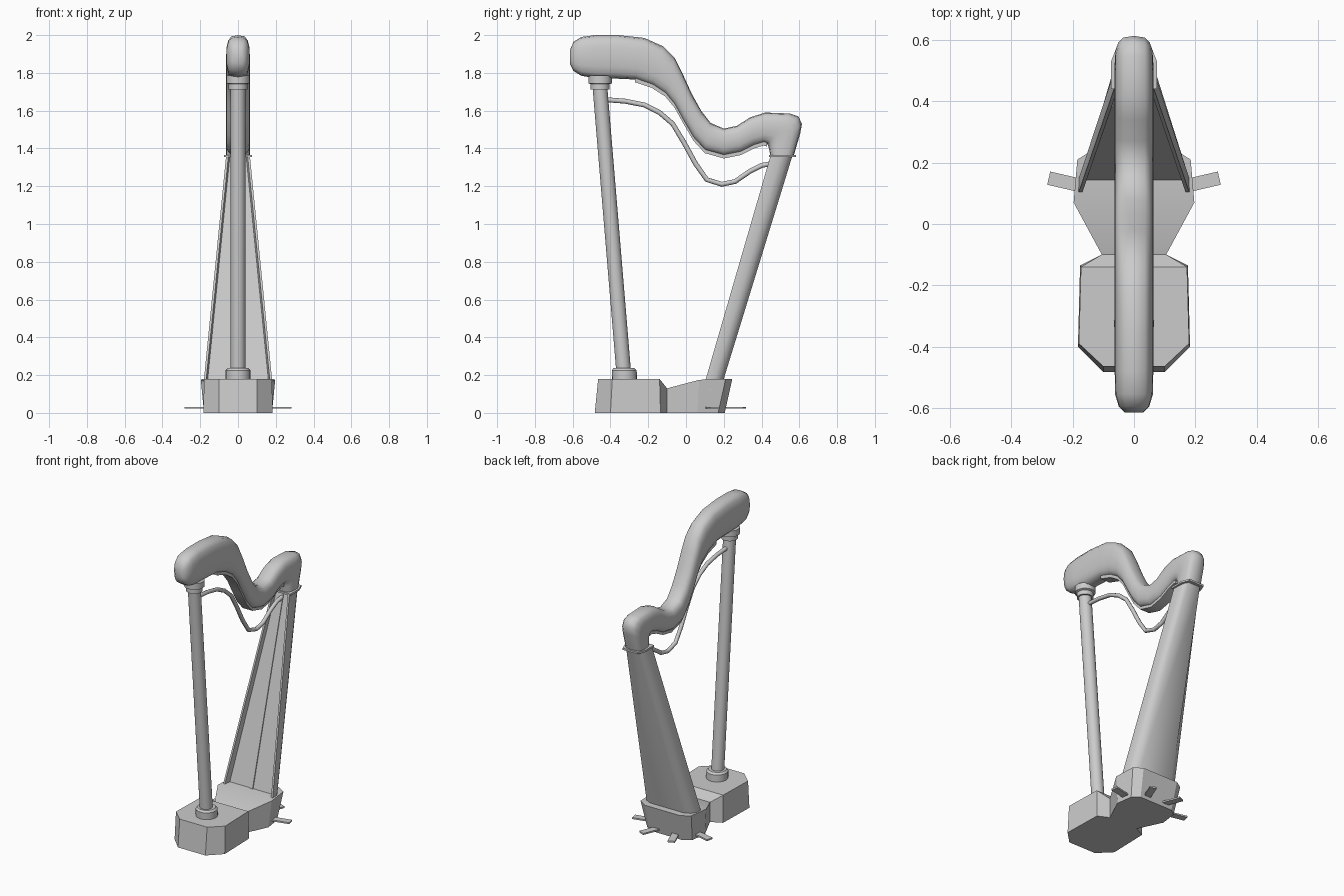
import bpy
import bmesh
import math
from mathutils import Vector, Matrix

old = bpy.data.objects.get("Cube")
if old:
    bpy.data.objects.remove(old, do_unlink=True)

GREY = (0.6, 0.6, 0.6, 1)
mat = bpy.data.materials.new("light grey")
mat.use_nodes = True
mat.diffuse_color = GREY
mat.node_tree.nodes["Principled BSDF"].inputs["Base Color"].default_value = GREY


def finish(obj, angle=40):
    """Assign the material and shade smooth up to the given angle."""
    obj.data.materials.append(mat)
    bpy.ops.object.select_all(action="DESELECT")
    obj.select_set(True)
    bpy.context.view_layer.objects.active = obj
    if angle:
        bpy.ops.object.shade_smooth_by_angle(angle=math.radians(angle))
    return obj


def loft(name, rings, angle=40):
    """Skin a closed solid through a list of equal-length rings."""
    bm = bmesh.new()
    rows = [[bm.verts.new(p) for p in ring] for ring in rings]
    n = len(rows[0])
    for a, b in zip(rows, rows[1:]):
        for i in range(n):
            j = (i + 1) % n
            bm.faces.new((a[i], a[j], b[j], b[i]))
    bm.faces.new(rows[0])
    bm.faces.new(rows[-1])
    bmesh.ops.recalc_face_normals(bm, faces=bm.faces)
    mesh = bpy.data.meshes.new(name)
    bm.to_mesh(mesh)
    bm.free()
    obj = bpy.data.objects.new(name, mesh)
    bpy.context.collection.objects.link(obj)
    return finish(obj, angle)


def soft_ring(top, bottom, width, sides=16, power=0.6):
    """Rounded section standing between two side-profile points (y, z)."""
    t, b = Vector((0, *top)), Vector((0, *bottom))
    mid, half = (t + b) / 2, (t - b) / 2
    ring = []
    for i in range(sides):
        a = math.tau * i / sides
        c, s = math.cos(a), math.sin(a)
        x = width * math.copysign(abs(c) ** power, c)
        ring.append(mid + half * math.copysign(abs(s) ** 0.8, s) + Vector((x, 0, 0)))
    return ring


def disc(y, z, r, sides=20):
    return [(r * math.cos(math.tau * i / sides), y + r * math.sin(math.tau * i / sides), z)
            for i in range(sides)]


# Curved neck: upper profile point, lower profile point, half width
neck = [
    ((-0.615, 1.92), (-0.615, 1.85), 0.03),
    ((-0.595, 1.965), (-0.595, 1.81), 0.05),
    ((-0.555, 1.99), (-0.555, 1.785), 0.062),
    ((-0.48, 2.0), (-0.48, 1.772), 0.063),
    ((-0.36, 2.0), (-0.38, 1.77), 0.063),
    ((-0.22, 1.985), (-0.27, 1.765), 0.063),
    ((-0.12, 1.94), (-0.18, 1.735), 0.063),
    ((-0.06, 1.88), (-0.11, 1.69), 0.063),
    ((-0.02, 1.80), (-0.06, 1.63), 0.063),
    ((0.03, 1.69), (-0.01, 1.54), 0.063),
    ((0.08, 1.60), (0.04, 1.455), 0.063),
    ((0.13, 1.535), (0.10, 1.39), 0.063),
    ((0.20, 1.505), (0.20, 1.362), 0.063),
    ((0.27, 1.52), (0.29, 1.38), 0.063),
    ((0.34, 1.565), (0.36, 1.415), 0.063),
    ((0.42, 1.59), (0.41, 1.43), 0.063),
    ((0.55, 1.585), (0.43, 1.425), 0.063),
    ((0.595, 1.57), (0.435, 1.415), 0.063),
    ((0.614, 1.53), (0.437, 1.405), 0.063),
    ((0.605, 1.48), (0.44, 1.395), 0.063),
    ((0.57, 1.36), (0.447, 1.36), 0.063),
]
loft("neck", [soft_ring(*s) for s in neck], 50)

# Thin strip following the underside of the neck
under = [s[1] for s in neck[5:17]]
loft("neck_strip", [[(-0.035, y, z + 0.01), (0.035, y, z + 0.01),
                     (0.035, y, z - 0.015), (-0.035, y, z - 0.015)] for y, z in under])

# Slender rail hanging below the neck
rail_path = [(-0.45, 1.66), (-0.32, 1.65), (-0.22, 1.63), (-0.14, 1.59), (-0.07, 1.53),
             (-0.01, 1.43), (0.05, 1.32), (0.11, 1.235), (0.19, 1.21), (0.26, 1.225),
             (0.34, 1.28), (0.40, 1.31), (0.48, 1.325)]
curve = bpy.data.curves.new("rail", "CURVE")
curve.dimensions = "3D"
curve.bevel_depth = 0.013
curve.bevel_resolution = 2
spline = curve.splines.new("POLY")
spline.points.add(len(rail_path) - 1)
for point, (y, z) in zip(spline.points, rail_path):
    point.co = (0, y, z, 1)
spline.use_smooth = True
rail = bpy.data.objects.new("rail", curve)
bpy.context.collection.objects.link(rail)
finish(rail, 0)

# Leaning column with its foot ring and capital
loft("column", [disc(-0.327, 0.18, 0.039), disc(-0.457, 1.74, 0.039)])
loft("column_foot", [disc(-0.325, 0.17, 0.066), disc(-0.327, 0.225, 0.066),
                     disc(-0.328, 0.237, 0.055)])
loft("column_capital", [disc(-0.455, 1.712, 0.05), disc(-0.455, 1.74, 0.05),
                        disc(-0.455, 1.745, 0.062), disc(-0.455, 1.785, 0.062)])


# Soundbox: rounded back, recessed front board
def box_ring(z, front, depth, w, recess):
    right = [(w - 0.02, recess), (w - 0.012, 0), (w, 0), (w, depth * 0.45),
             (w * 0.9, depth * 0.75), (w * 0.68, depth * 0.95)]
    pts = right + [(-x, y) for x, y in reversed(right)]
    return [(x, front + y, z) for x, y in pts]


loft("soundbox", [box_ring(0.12, 0.088, 0.1, 0.186, 0.04),
                  box_ring(0.18, 0.105, 0.1, 0.18, 0.04),
                  box_ring(1.36, 0.447, 0.122, 0.063, 0.02)], 45)

# String rib down the middle of the board
loft("string_rib", [[(-0.01, y, z), (0.01, y, z), (0.01, y + 0.03, z), (-0.01, y + 0.03, z)]
                    for y, z in [(0.135, 0.17), (0.462, 1.36)]])

# Thin collar between soundbox and neck
loft("neck_collar", [[(-0.075, 0.44, z), (0.075, 0.44, z), (0.075, 0.53, z),
                      (0.055, 0.582, z), (-0.055, 0.582, z), (-0.075, 0.53, z)]
                     for z in (1.354, 1.366)], 0)

# Base: y and half width at the top, height, then y and half width at the floor
base = [
    (-0.465, 0.10, 0.18, -0.483, 0.10),
    (-0.39, 0.18, 0.18, -0.40, 0.183),
    (-0.14, 0.173, 0.18, -0.135, 0.176),
    (-0.10, 0.105, 0.13, -0.10, 0.105),
    (0.07, 0.197, 0.175, 0.06, 0.18),
    (0.21, 0.185, 0.18, 0.17, 0.165),
    (0.245, 0.13, 0.18, 0.205, 0.12),
]
loft("base", [[(-w, y, h), (w, y, h), (wb, yb, 0), (-wb, yb, 0)]
              for y, w, h, yb, wb in base], 25)

# Four flat pedals fanning out around the rear of the base
for side in (1, -1):
    for name, x, y, turn in (("side", 0.215, 0.135, 13), ("rear", 0.085, 0.25, 68)):
        angle = math.radians(turn if side > 0 else 180 - turn)
        place = Matrix.Translation((side * x, y, 0.027)) @ Matrix.Rotation(angle, 4, "Z")
        rings = [[place @ Vector((u, v, h)) for u, v in
                  ((-0.065, -0.022), (0.065, -0.022), (0.065, 0.022), (-0.065, 0.022))]
                 for h in (-0.005, 0.005)]
        loft(name + "_pedal_" + ("left" if side > 0 else "right"), rings, 0)
